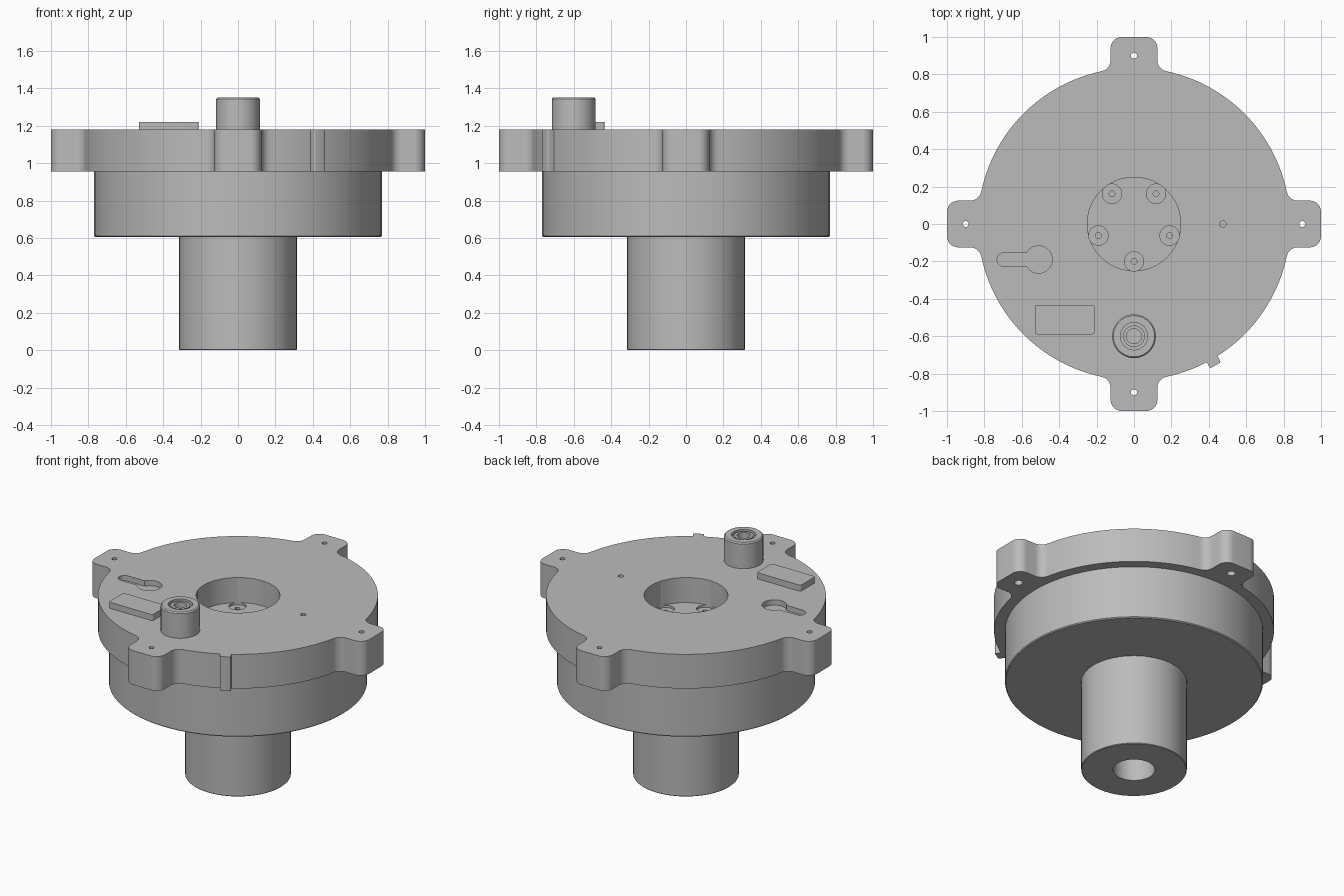
import bpy, bmesh
from math import sin, cos, pi, asin, sqrt, radians
from mathutils import Vector, Matrix

if "Cube" in bpy.data.objects:
    bpy.data.objects.remove(bpy.data.objects["Cube"])

TOP, BASE = 1.18, 0.955      # flange faces
R = 0.835                    # flange radius

grey = bpy.data.materials.new("plain grey")
grey.use_nodes = True
grey.diffuse_color = (0.5, 0.5, 0.5, 1)
grey.node_tree.nodes["Principled BSDF"].inputs["Base Color"].default_value = (0.5, 0.5, 0.5, 1)


def finish(name, bm):
    mesh = bpy.data.meshes.new(name)
    bm.to_mesh(mesh)
    bm.free()
    obj = bpy.data.objects.new(name, mesh)
    bpy.context.collection.objects.link(obj)
    mesh.materials.append(grey)
    return obj


def lathe(name, profile, n, centre=(0, 0)):
    """Revolve (radius, z) points; outer walls run upward."""
    bm = bmesh.new()
    rings = [[bm.verts.new((centre[0] + r * cos(2 * pi * k / n),
                            centre[1] + r * sin(2 * pi * k / n), z)) for k in range(n)]
             for r, z in profile]
    for a, b in zip(rings, rings[1:]):
        for k in range(n):
            j = (k + 1) % n
            bm.faces.new((a[k], a[j], b[j], b[k]))
    bmesh.ops.remove_doubles(bm, verts=bm.verts, dist=1e-5)
    return finish(name, bm)


def prism(name, outline, z0, z1):
    """Extrude a counter-clockwise outline between two heights."""
    bm = bmesh.new()
    face = bm.faces.new([bm.verts.new((p[0], p[1], z0)) for p in outline])
    ext = bmesh.ops.extrude_face_region(bm, geom=[face])["geom"]
    bmesh.ops.translate(bm, vec=(0, 0, z1 - z0),
                        verts=[v for v in ext if isinstance(v, bmesh.types.BMVert)])
    bmesh.ops.recalc_face_normals(bm, faces=bm.faces)
    return finish(name, bm)


def arc(cx, cy, r, a0, a1, n):
    return [Vector((cx + r * cos(a0 + (a1 - a0) * i / n),
                    cy + r * sin(a0 + (a1 - a0) * i / n))) for i in range(n + 1)]


def circle(cx, cy, r, n=32):
    return arc(cx, cy, r, 0, 2 * pi, n)[:-1]


def rounded_box(cx, cy, w, h, r):
    return [p for k, (sx, sy) in enumerate(((1, 1), (-1, 1), (-1, -1), (1, -1)))
            for p in arc(cx + sx * (w / 2 - r), cy + sy * (h / 2 - r), r,
                         k * pi / 2, (k + 1) * pi / 2, 5)]


def combine(target, other, operation):
    mod = target.modifiers.new("combine", "BOOLEAN")
    mod.operation, mod.solver, mod.object = operation, "EXACT", other
    bpy.context.view_layer.objects.active = target
    bpy.ops.object.modifier_apply(modifier=mod.name)
    bpy.data.objects.remove(other)


def cut(outline, z0, z1):
    combine(flange, prism("cutter", outline, z0, z1), "DIFFERENCE")


# Flange outline: four rounded ears blended into the disc
half, fillet, corner = 0.125, 0.06, 0.06
fy = half + fillet
fx = sqrt((R + fillet) ** 2 - fy ** 2)
blend = asin(fy / (R + fillet))
quarter = arc(fx, -fy, fillet, pi - blend, pi / 2, 8)
quarter += arc(1 - corner, -half + corner, corner, -pi / 2, 0, 8)
quarter += arc(1 - corner, half - corner, corner, 0, pi / 2, 8)
quarter += arc(fx, fy, fillet, -pi / 2, -pi + blend, 8)
quarter += arc(0, 0, R, blend, pi / 2 - blend, 24)[1:-1]
outline = [Matrix.Rotation(k * pi / 2, 2) @ p for k in range(4) for p in quarter]
flange = prism("flange", outline, BASE, TOP)

# Locating tab on the rim
turn = Matrix.Rotation(radians(-60), 2)
tab = prism("tab", [turn @ p for p in rounded_box(0.83, 0, 0.084, 0.066, 0.008)], BASE, TOP)
combine(flange, tab, "UNION")

# Central pocket with five screw seats
FLOOR = 1.015
cut(circle(0, 0, 0.25, 48), FLOOR, TOP + 0.1)
for k in range(5):
    a = -pi / 2 + k * 2 * pi / 5
    x, y = 0.2 * cos(a), 0.2 * sin(a)
    cut(circle(x, y, 0.052, 24), FLOOR - 0.015, TOP + 0.1)
    cut(circle(x, y, 0.016, 12), FLOOR - 0.045, FLOOR + 0.05)

# Ear holes, wider on the underside
for k in range(4):
    x, y = 0.9 * cos(k * pi / 2), 0.9 * sin(k * pi / 2)
    cut(circle(x, y, 0.016, 16), BASE - 0.1, TOP + 0.1)
    cut(circle(x, y, 0.026, 16), BASE - 0.1, BASE + 0.08)

# Small blind hole and keyhole recess
cut(circle(0.475, 0, 0.017, 16), TOP - 0.1, TOP + 0.1)
neck = asin(0.037 / 0.073)
keyhole = arc(-0.51, -0.19, 0.073, -pi + neck, pi - neck, 28)
keyhole += arc(-0.695, -0.19, 0.037, pi / 2, 3 * pi / 2, 12)
cut(keyhole, TOP - 0.035, TOP + 0.1)

# Drum and hollow shaft below the flange
drum = lathe("drum", [(0.315, 0.605), (0.764, 0.605), (0.77, 0.611), (0.77, BASE)], 96)
shaft = lathe("shaft", [(0, 0.35), (0.125, 0.35), (0.125, 0), (0.311, 0),
                        (0.315, 0.004), (0.315, 0.605)], 64)

# Connector post and label block on top
post = lathe("connector_post", [(0.117, TOP), (0.117, 1.342), (0.11, 1.35), (0.073, 1.35),
                                (0.073, 1.325), (0.058, 1.325), (0.058, 1.345),
                                (0.04, 1.345), (0.04, 1.27), (0, 1.27)], 40, (0, -0.6))
block = prism("raised_block", rounded_box(-0.37, -0.512, 0.32, 0.155, 0.012), TOP, 1.22)

# Smooth curved walls, keep edges sharp
bpy.ops.object.select_all(action="DESELECT")
for obj in (flange, drum, shaft, post, block):
    obj.select_set(True)
bpy.context.view_layer.objects.active = flange
bpy.ops.object.shade_smooth_by_angle(angle=radians(30))
